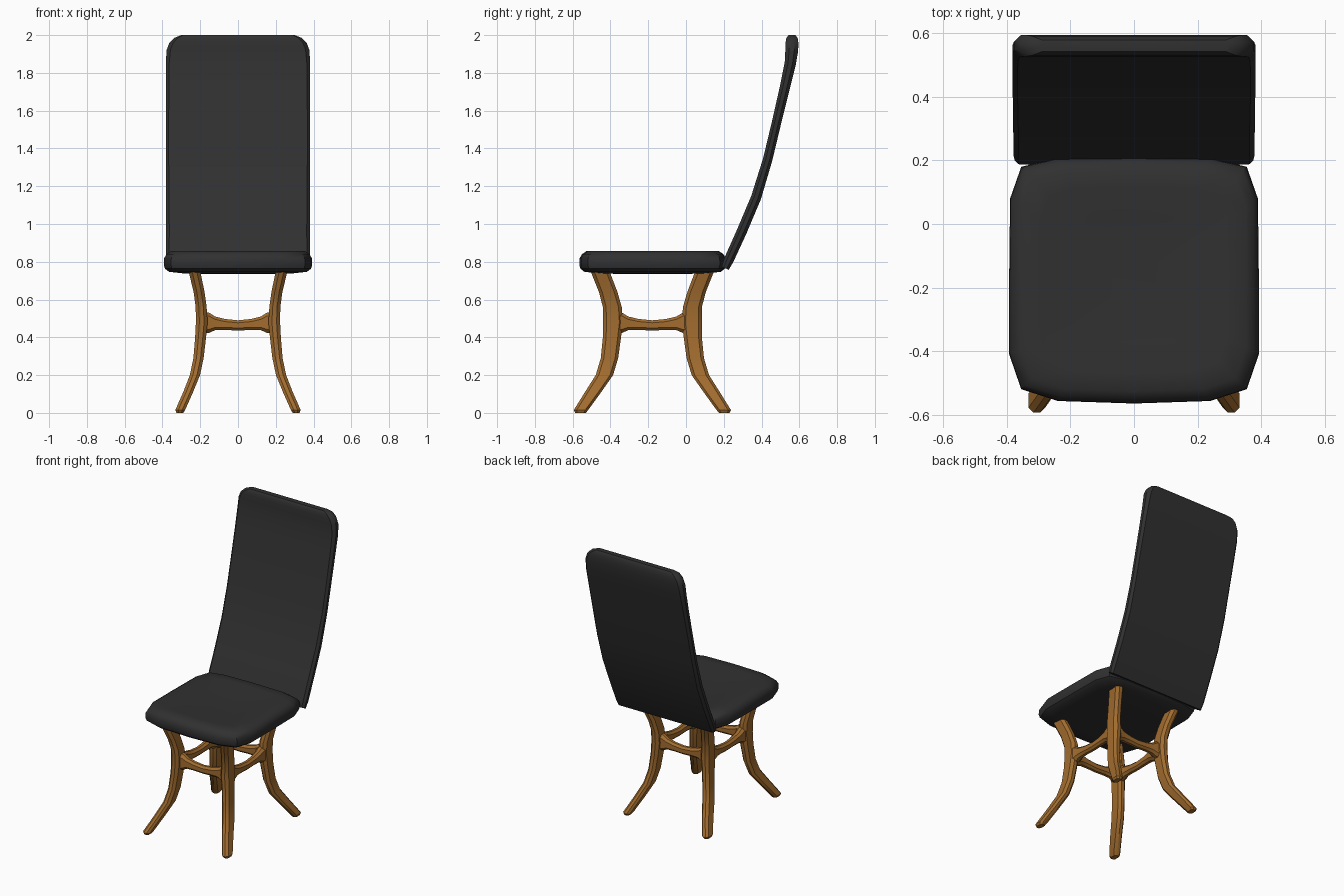
import bpy, bmesh, math
from mathutils import Vector

if "Cube" in bpy.data.objects:
    bpy.data.objects.remove(bpy.data.objects["Cube"])


def material(name, color):
    m = bpy.data.materials.new(name)
    m.diffuse_color = color
    m.use_nodes = True
    m.node_tree.nodes["Principled BSDF"].inputs["Base Color"].default_value = m.diffuse_color
    return m


LEATHER = material("black_leather", (0.03, 0.03, 0.03, 1))
WOOD = material("wood", (0.36, 0.15, 0.028, 1))
MID_Y = -0.178  # centre of the leg frame


def loft(name, rings, mat, angle=35):
    """Skin a list of equally long point loops and cap both ends."""
    bm = bmesh.new()
    loops = [[bm.verts.new(p) for p in ring] for ring in rings]
    n = len(rings[0])
    for a, b in zip(loops, loops[1:]):
        for i in range(n):
            j = (i + 1) % n
            bm.faces.new((a[i], a[j], b[j], b[i]))
    bm.faces.new(loops[0])
    bm.faces.new(loops[-1])
    bmesh.ops.recalc_face_normals(bm, faces=bm.faces)
    me = bpy.data.meshes.new(name)
    bm.to_mesh(me)
    bm.free()
    ob = bpy.data.objects.new(name, me)
    bpy.context.collection.objects.link(ob)
    me.materials.append(mat)
    bpy.ops.object.select_all(action='DESELECT')
    ob.select_set(True)
    bpy.context.view_layer.objects.active = ob
    bpy.ops.object.shade_smooth_by_angle(angle=math.radians(angle))
    return ob


def octagon(w, d, cut=0.3):
    """Chamfered rectangle with half sizes w and d."""
    c = cut * min(w, d) * 2
    return [(w, -d + c), (w, d - c), (w - c, d), (-w + c, d),
            (-w, d - c), (-w, -d + c), (-w + c, -d), (w - c, -d)]


# Seat cushion: chamfered outline stacked in rings, with a shallow dip on top
half = [(0, -0.565), (0.24, -0.557), (0.355, -0.52), (0.393, -0.41), (0.393, -0.17),
        (0.39, 0.08), (0.355, 0.18), (0.24, 0.207), (0, 0.212)]
outline = half + [(-x, y) for x, y in half[-2:0:-1]]
seat_levels = [(0.4, 0.735), (0.75, 0.739), (0.93, 0.747), (0.985, 0.764), (1.0, 0.785),
               (0.995, 0.818), (0.965, 0.84), (0.9, 0.857), (0.75, 0.857),
               (0.5, 0.85), (0.2, 0.845)]
loft("seat", [[(x * s, MID_Y + (y - MID_Y) * s, z) for x, y in outline]
              for s, z in seat_levels], LEATHER)

# Backrest: y, z, half width, half thickness along a curved path
back_path = [(0.207, 0.766, 0.375, 0.021), (0.227, 0.81, 0.38, 0.026),
             (0.295, 0.96, 0.38, 0.027), (0.371, 1.14, 0.381, 0.027),
             (0.432, 1.34, 0.382, 0.025), (0.48, 1.54, 0.382, 0.025),
             (0.525, 1.73, 0.382, 0.027), (0.552, 1.85, 0.382, 0.030),
             (0.56, 1.92, 0.378, 0.034), (0.561, 1.96, 0.363, 0.034),
             (0.561, 1.985, 0.338, 0.030), (0.561, 2.0, 0.30, 0.018)]
rings = []
for i, (y, z, w, t) in enumerate(back_path):
    a, b = back_path[max(i - 1, 0)], back_path[min(i + 1, len(back_path) - 1)]
    tan = Vector((b[0] - a[0], b[1] - a[1])).normalized()
    ny, nz = tan.y, -tan.x  # direction across the thickness
    if i == len(back_path) - 1:
        ny, nz = 1, 0
    rings.append([(u, y + v * ny, z + v * nz) for u, v in octagon(w, t)])
loft("backrest", rings, LEATHER)

# Legs: centre x, centre y, z, half width, half depth; mirrored to four corners
leg_path = [(0.308, -0.558, 0.0, 0.018, 0.028), (0.306, -0.556, 0.015, 0.026, 0.038),
            (0.264, -0.492, 0.11, 0.026, 0.043), (0.228, -0.432, 0.2, 0.027, 0.046),
            (0.209, -0.405, 0.29, 0.027, 0.046), (0.198, -0.392, 0.4, 0.029, 0.048),
            (0.192, -0.387, 0.48, 0.031, 0.053), (0.195, -0.39, 0.56, 0.029, 0.05),
            (0.206, -0.412, 0.64, 0.029, 0.049), (0.232, -0.457, 0.755, 0.031, 0.05)]
for side, sx in (("left", -1), ("right", 1)):
    for end, sy in (("front", 1), ("back", -1)):
        loft(f"{end}_{side}_leg",
             [[(sx * (cx + u), MID_Y + sy * (cy - MID_Y + v), z) for u, v in octagon(w, d)]
              for cx, cy, z, w, d in leg_path], WOOD)


# Stretchers: sagging rails that flare where they meet the legs
def stretcher(name, reach, offset, along_x):
    stations = [(-1, 0.478, 0.06, 0.034), (-0.78, 0.477, 0.053, 0.03), (-0.62, 0.474, 0.036, 0.025),
                (-0.35, 0.468, 0.029, 0.023), (0, 0.463, 0.027, 0.022)]
    stations += [(-s, z, h, t) for s, z, h, t in stations[-2::-1]]
    rings = []
    for s, z, h, t in stations:
        sec = octagon(t, h)
        if along_x:
            rings.append([(s * reach, offset + u, z + v) for u, v in sec])
        else:
            rings.append([(offset + u, MID_Y + s * reach, z + v) for u, v in sec])
    loft(name, rings, WOOD)


stretcher("front_stretcher", 0.195, -0.38, True)
stretcher("back_stretcher", 0.195, 2 * MID_Y + 0.38, True)
stretcher("left_stretcher", 0.205, -0.187, False)
stretcher("right_stretcher", 0.205, 0.187, False)
